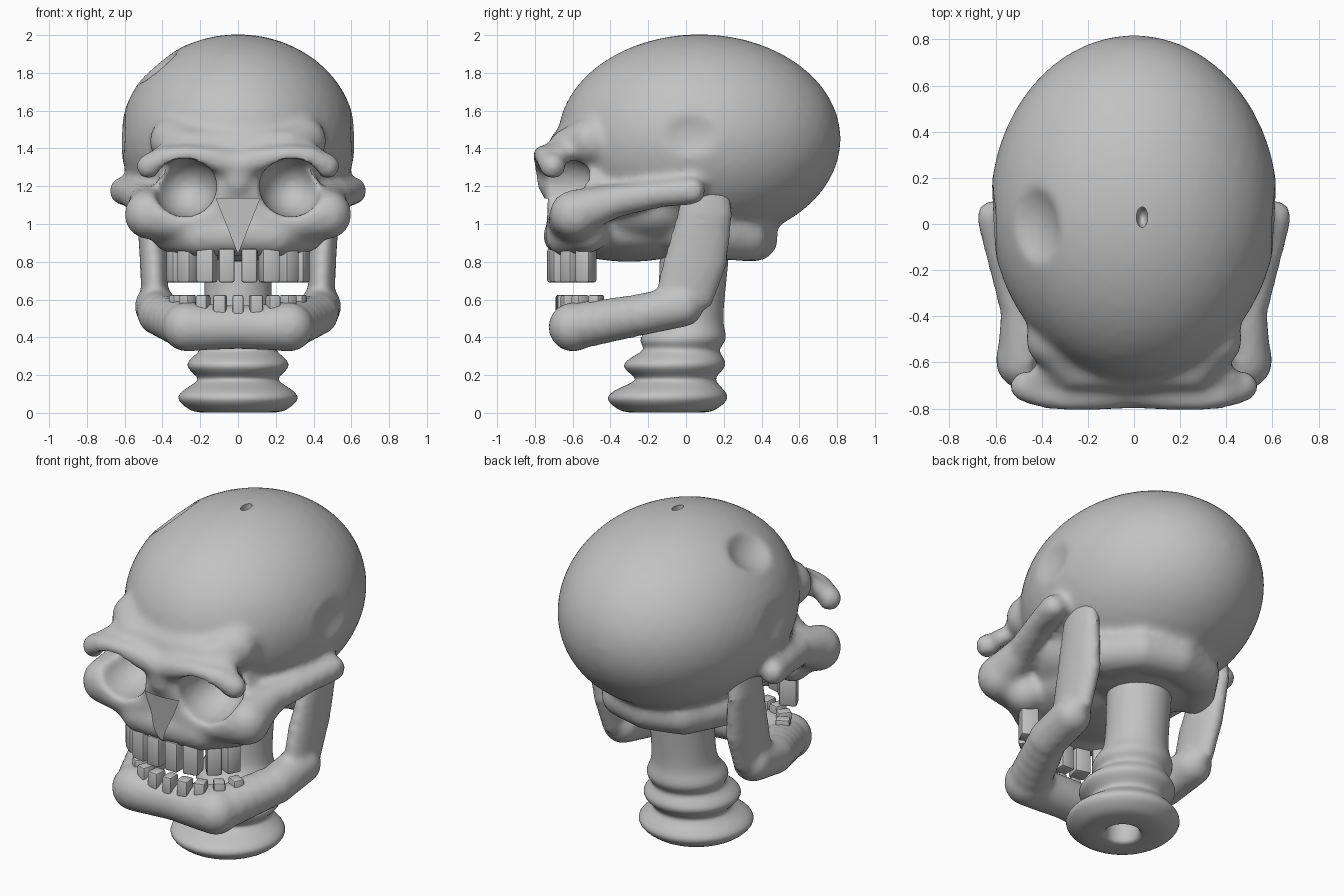
import bpy, bmesh, math
from mathutils import Matrix, Vector

if "Cube" in bpy.data.objects:
    bpy.data.objects.remove(bpy.data.objects["Cube"], do_unlink=True)

bone = bpy.data.materials.new("bone grey")
bone.use_nodes = True
GREY = (0.54, 0.54, 0.54, 1)
bone.diffuse_color = GREY
bone.node_tree.nodes["Principled BSDF"].inputs["Base Color"].default_value = GREY


def ball(bm, centre, radii, detail=4):
    m = Matrix.Translation(centre) @ Matrix.Diagonal((*radii, 1))
    bmesh.ops.create_icosphere(bm, subdivisions=detail, radius=1, matrix=m)


def both(bm, centre, radii, detail=4):
    for side in (1, -1):
        ball(bm, (centre[0] * side, centre[1], centre[2]), radii, detail)


def limb(bm, points, stretch=(1, 1, 1), steps=5):
    """Mirrored chain of balls; each point is (x, y, z, radius)."""
    for a, b in zip(points, points[1:]):
        for i in range(steps + 1):
            p = Vector(a).lerp(Vector(b), i / steps)
            both(bm, p[:3], [p[3] * s for s in stretch], 3)


def make(name, bm):
    bmesh.ops.recalc_face_normals(bm, faces=bm.faces)
    me = bpy.data.meshes.new(name)
    bm.to_mesh(me)
    bm.free()
    ob = bpy.data.objects.new(name, me)
    bpy.context.collection.objects.link(ob)
    me.materials.append(bone)
    return ob


def cut(ob, cutter):
    mod = ob.modifiers.new("cut", "BOOLEAN")
    mod.operation = "DIFFERENCE"
    mod.object = cutter
    mod.solver = "FLOAT"
    cutter.hide_render = True


def remesh(ob, size=0.019):
    mod = ob.modifiers.new("remesh", "REMESH")
    mod.mode = "VOXEL"
    mod.voxel_size = size


def smooth(ob, times):
    mod = ob.modifiers.new("smooth", "SMOOTH")
    mod.factor = 0.5
    mod.iterations = times


def finish(ob, cutters=(), angle=40):
    dg = bpy.context.evaluated_depsgraph_get()
    me = bpy.data.meshes.new_from_object(ob.evaluated_get(dg))
    ob.modifiers.clear()
    ob.data = me
    for c in cutters:
        bpy.data.objects.remove(c, do_unlink=True)
    bpy.ops.object.select_all(action="DESELECT")
    ob.select_set(True)
    bpy.context.view_layer.objects.active = ob
    bpy.ops.object.shade_smooth_by_angle(angle=math.radians(angle))


# Skull: cranium, rim of the base, and face core
bm = bmesh.new()
ball(bm, (0, 0.07, 1.45), (0.625, 0.75, 0.555))
ball(bm, (0, 0.1, 0.94), (0.4, 0.36, 0.14))
limb(bm, [(0, 0.365, 0.925, 0.125), (0.2, 0.31, 0.925, 0.125), (0.33, 0.12, 0.94, 0.125)])
ball(bm, (0, -0.48, 1.17), (0.44, 0.27, 0.25))
ball(bm, (0, -0.2, 1.08), (0.46, 0.4, 0.22))
ball(bm, (0, -0.3, 0.96), (0.36, 0.42, 0.16))
# Upper jaw, cheeks and cheek arches
limb(bm, [(0, -0.65, 0.94, 0.11), (0.2, -0.63, 0.94, 0.115), (0.35, -0.52, 0.96, 0.115)])
limb(bm, [(0.1, -0.64, 1.04, 0.1), (0.3, -0.62, 1.02, 0.115), (0.47, -0.59, 1.05, 0.133)])
limb(bm, [(0.47, -0.58, 1.06, 0.125), (0.49, -0.38, 1.12, 0.09),
          (0.57, -0.13, 1.16, 0.075), (0.61, 0.03, 1.175, 0.075)])
# Nose bridge, socket roofs and brows
limb(bm, [(0, -0.7, 1.22, 0.09), (0, -0.72, 1.31, 0.08), (0.14, -0.745, 1.345, 0.065),
          (0.27, -0.755, 1.36, 0.06), (0.38, -0.74, 1.35, 0.063), (0.47, -0.705, 1.305, 0.07)])
limb(bm, [(0, -0.63, 1.41, 0.1), (0.26, -0.63, 1.41, 0.095), (0.34, -0.5, 1.44, 0.13)])
limb(bm, [(0.33, -0.64, 1.39, 0.07), (0.41, -0.67, 1.36, 0.055)])
skull = make("skull", bm)

# Eye sockets, temple hollows and the dent in the crown
bm = bmesh.new()
both(bm, (0.28, -0.68, 1.2), (0.168, 0.25, 0.162))
both(bm, (0.985, 0, 1.48), (0.4, 0.42, 0.35))
ball(bm, (-0.52, -0.03, 1.955), (0.2, 0.27, 0.2))
hollows = make("hollows", bm)

# Triangular nose opening and the small hole on top
bm = bmesh.new()
front = [bm.verts.new(p) for p in ((-0.115, -1, 1.135), (0.115, -1, 1.135), (0, -1, 0.845))]
face = bm.faces.new(front)
back = bmesh.ops.extrude_face_region(bm, geom=[face])["geom"]
bmesh.ops.translate(bm, verts=[v for v in back if isinstance(v, bmesh.types.BMVert)],
                    vec=(0, 0.52, 0))
ball(bm, (0.035, 0.03, 1.99), (0.025, 0.045, 0.08), 3)
openings = make("openings", bm)

remesh(skull)
cut(skull, hollows)
remesh(skull)
smooth(skull, 9)
cut(skull, openings)
finish(skull, (hollows, openings))

# Lower jaw: chin, side bars and flat uprights
bm = bmesh.new()
limb(bm, [(0, -0.6, 0.455, 0.118), (0.18, -0.605, 0.45, 0.12), (0.27, -0.597, 0.455, 0.132)])
limb(bm, [(0.28, -0.57, 0.46, 0.125), (0.42, -0.24, 0.52, 0.112), (0.437, -0.02, 0.565, 0.112)])
limb(bm, [(0.44, -0.01, 0.6, 0.075), (0.445, 0.05, 0.8, 0.081), (0.47, 0.1, 1.05, 0.07),
          (0.47, 0.11, 1.25, 0.055)], stretch=(0.95, 2.15, 1))
limb(bm, [(0.15, -0.6, 0.5, 0.08), (0.26, -0.54, 0.51, 0.08)])
jaw = make("lower_jaw", bm)
remesh(jaw)
smooth(jaw, 7)
finish(jaw)


# Teeth: bevelled blocks set along each dental arch
def teeth(name, places, z, height, depth):
    bm = bmesh.new()
    for x, y, width, turn in places:
        for side in ((1, -1) if x else (1,)):
            m = (Matrix.Translation((x * side, y, z)) @ Matrix.Rotation(turn * side, 4, "Z")
                 @ Matrix.Diagonal((width, depth, height, 1)))
            bmesh.ops.create_cube(bm, size=1, matrix=m)
    ob = make(name, bm)
    mod = ob.modifiers.new("bevel", "BEVEL")
    mod.width = 0.013
    mod.segments = 2
    finish(ob, angle=30)


teeth("upper_teeth", [(0.06, -0.685, 0.085, 0), (0.165, -0.665, 0.095, 0.25),
                      (0.26, -0.605, 0.085, 0.7), (0.32, -0.53, 0.085, 1.1)], 0.78, 0.18, 0.1)
teeth("lower_teeth", [(0, -0.65, 0.06, 0), (0.095, -0.645, 0.07, 0.1), (0.185, -0.62, 0.065, 0.3),
                      (0.265, -0.56, 0.065, 0.7), (0.32, -0.475, 0.065, 1.1)], 0.565, 0.12, 0.08)

# Neck: stacked rings leaning back, bored from below; (height, radius, y centre)
RINGS = [(0.3, 0.03, -0.1), (0.3, 0.09, -0.1), (0.02, 0.09, -0.1), (0, 0.1, -0.1),
         (0, 0.225, -0.1), (0.025, 0.275, -0.1), (0.08, 0.338, -0.1), (0.13, 0.28, -0.085),
         (0.17, 0.205, -0.05), (0.2, 0.225, -0.06), (0.25, 0.287, -0.065), (0.3, 0.24, -0.045),
         (0.335, 0.19, -0.02), (0.38, 0.235, -0.02), (0.43, 0.215, -0.005), (0.48, 0.18, 0.015),
         (0.6, 0.177, 0.027), (0.75, 0.18, 0.04), (0.95, 0.19, 0.05)]
SIDES = 32
bm = bmesh.new()
loops = []
for z, r, y in RINGS:
    loops.append([bm.verts.new((r * math.cos(t), y + r * math.sin(t), z))
                  for t in (math.tau * i / SIDES for i in range(SIDES))])
for a, b in zip(loops, loops[1:]):
    for i in range(SIDES):
        j = (i + 1) % SIDES
        bm.faces.new((a[i], a[j], b[j], b[i]))
bm.faces.new(loops[0])
bm.faces.new(loops[-1])
neck = make("neck", bm)
sub = neck.modifiers.new("round", "SUBSURF")
sub.levels = 2
finish(neck, angle=60)
